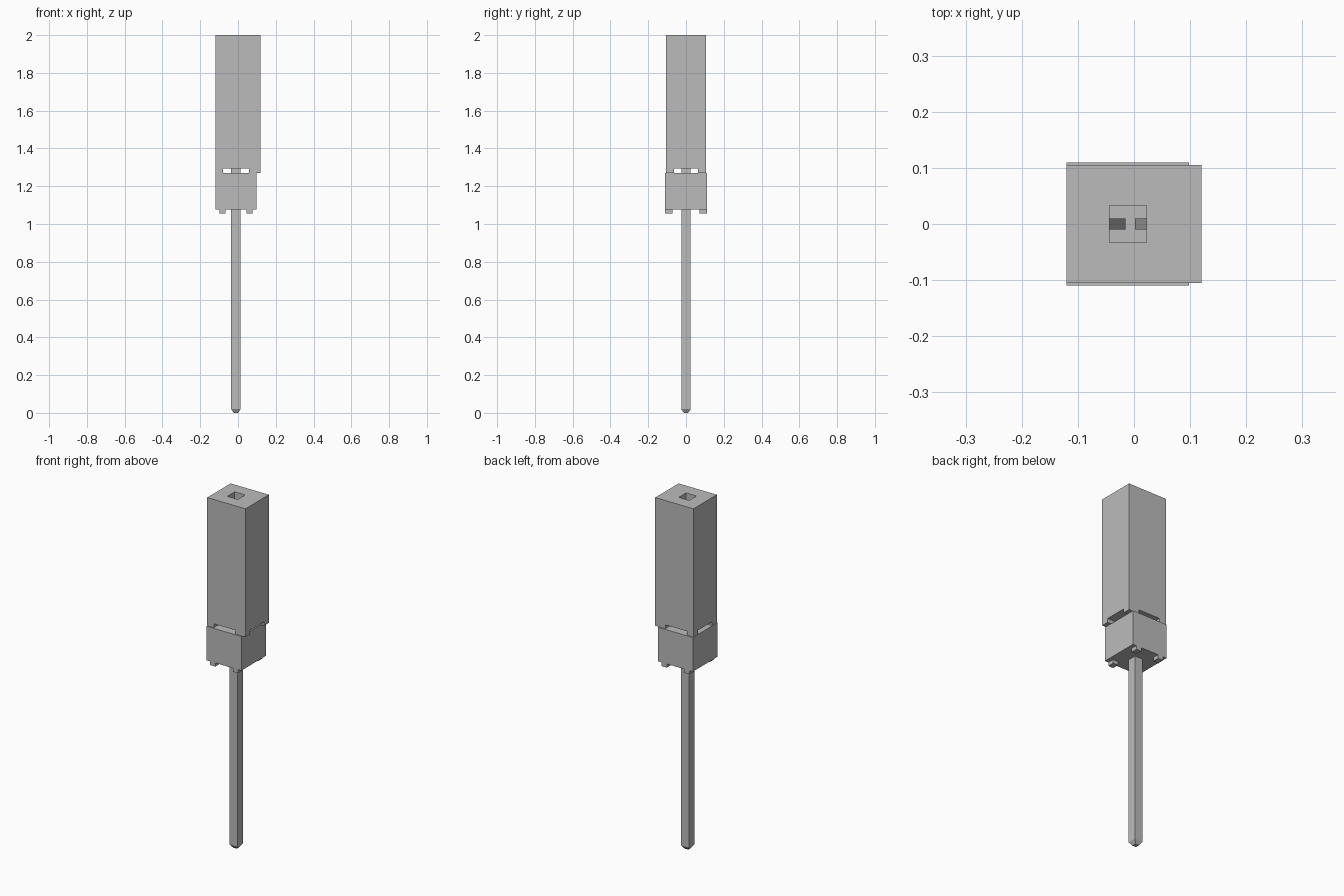
import bpy
import bmesh
from mathutils import Vector

cube = bpy.data.objects.get("Cube")
if cube:
    bpy.data.objects.remove(cube, do_unlink=True)

AXIS = -0.011      # x of the pin, socket and base centre line
FLOOR = 1.4        # bottom of the socket

grey = bpy.data.materials.new("plain grey")
grey.use_nodes = True
colour = (0.5, 0.5, 0.5, 1)
grey.diffuse_color = colour
grey.node_tree.nodes["Principled BSDF"].inputs["Base Color"].default_value = colour


def finish(name, bm):
    bmesh.ops.recalc_face_normals(bm, faces=bm.faces)
    mesh = bpy.data.meshes.new(name)
    bm.to_mesh(mesh)
    bm.free()
    mesh.materials.append(grey)
    obj = bpy.data.objects.new(name, mesh)
    bpy.context.collection.objects.link(obj)
    return obj


def box(name, low, high, tip=None):
    """Box between two corners; tip scales the bottom face about its centre."""
    low, high = Vector(low), Vector(high)
    centre, size = (low + high) / 2, high - low
    bm = bmesh.new()
    bmesh.ops.create_cube(bm, size=1)
    for v in bm.verts:
        k = tip if tip and v.co.z < 0 else 1
        v.co = centre + Vector((v.co.x * size.x * k, v.co.y * size.y * k, v.co.z * size.z))
    return finish(name, bm)


def cut(target, cutter):
    cutter.hide_render = True
    mod = target.modifiers.new("cut", 'BOOLEAN')
    mod.operation = 'DIFFERENCE'
    mod.solver = 'EXACT'
    mod.object = cutter
    bpy.context.view_layer.objects.active = target
    bpy.ops.object.modifier_apply(modifier=mod.name)
    bpy.data.objects.remove(cutter, do_unlink=True)


def tine(name, points):
    """Flat contact spring: an x-z outline extruded along y."""
    bm = bmesh.new()
    face = bm.faces.new([bm.verts.new((x, -0.01, z)) for x, z in points])
    out = bmesh.ops.extrude_face_region(bm, geom=[face])
    verts = [g for g in out["geom"] if isinstance(g, bmesh.types.BMVert)]
    bmesh.ops.translate(bm, verts=verts, vec=(0, 0.02, 0))
    return finish(name, bm)


# Tall housing with a square socket and crossed slots underneath
housing = box("housing", (-0.12, -0.105, 1.271), (0.12, 0.105, 2))
cut(housing, box("socket_cutter", (AXIS - 0.033, -0.033, FLOOR), (AXIS + 0.033, 0.033, 2.1)))
cut(housing, box("slot_cutter_y", (AXIS - 0.068, -0.2, 1.2), (AXIS + 0.068, 0.2, 1.293)))
cut(housing, box("slot_cutter_x", (-0.2, -0.063, 1.2), (0.2, 0.063, 1.293)))

# Lower base and its four feet
box("base", (-0.12, -0.11, 1.076), (0.098, 0.11, 1.27))
for side, sx in (("right", -1), ("left", 1)):
    for end, sy in (("front", -1), ("back", 1)):
        x, y = AXIS + sx * 0.071, sy * 0.091
        box(f"foot_{end}_{side}", (x - 0.016, y - 0.019, 1.055), (x + 0.016, y + 0.019, 1.076))

# Long square pin with a tapered tip
box("pin", (AXIS - 0.025, -0.025, 0.02), (AXIS + 0.025, 0.025, FLOOR - 0.01))
box("pin_tip", (AXIS - 0.025, -0.025, 0), (AXIS + 0.025, 0.025, 0.02), tip=0.45)

# Contact springs inside the socket
edge = 0.033
tine("contact_right", [(AXIS - edge, 1.95), (AXIS - 0.015, 1.88), (AXIS - 0.004, 1.8),
                       (AXIS - 0.015, FLOOR), (AXIS - edge, FLOOR)])
tine("contact_left", [(AXIS + edge, 1.95), (AXIS + 0.013, 1.85),
                      (AXIS + 0.02, FLOOR), (AXIS + edge, FLOOR)])
